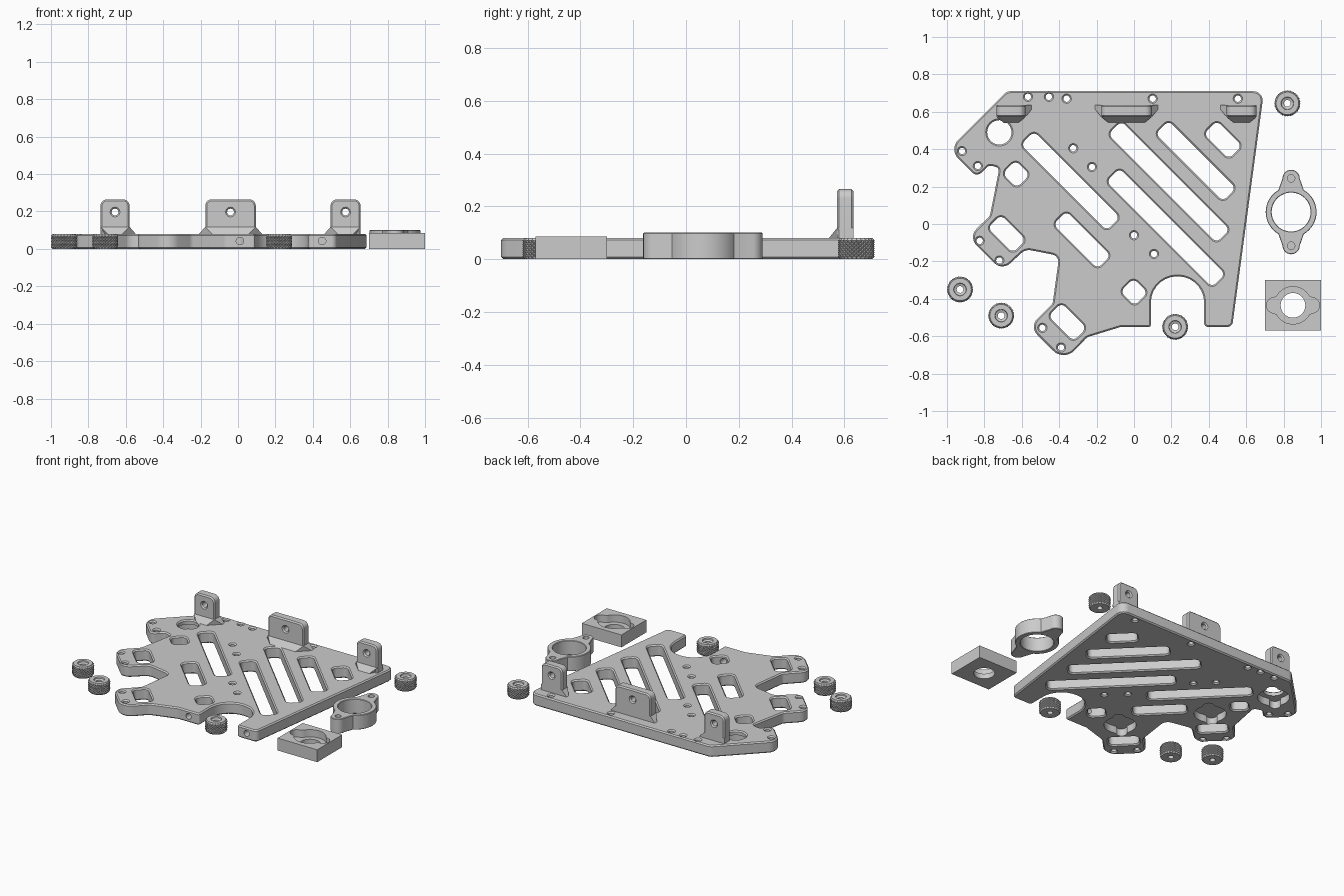
import bpy, bmesh
from math import pi, sin, cos, tan, radians
from mathutils import Vector, Matrix

cube = bpy.data.objects.get("Cube")
if cube:
    bpy.data.objects.remove(cube)

material = bpy.data.materials.new("grey plastic")
material.use_nodes = True
GREY = (0.6, 0.6, 0.6, 1)
material.diffuse_color = GREY
material.node_tree.nodes["Principled BSDF"].inputs["Base Color"].default_value = GREY


# Flat outline helpers
def rounded(corners, steps=7):
    """Round each (x, y, radius) corner of a polygon."""
    points = []
    for i, (x, y, radius) in enumerate(corners):
        here = Vector((x, y))
        to_prev = (Vector(corners[i - 1][:2]) - here).normalized()
        to_next = (Vector(corners[(i + 1) % len(corners)][:2]) - here).normalized()
        angle = to_prev.angle(to_next)
        if radius == 0:
            points.append(here)
            continue
        centre = here + (to_prev + to_next).normalized() * radius / sin(angle / 2)
        arm = here + to_prev * radius / tan(angle / 2) - centre
        turn = pi - angle
        if to_prev.cross(to_next) > 0:
            turn = -turn
        for k in range(steps + 1):
            points.append(centre + Matrix.Rotation(turn * k / steps, 2) @ arm)
    return points


def circle(x, y, radius, count=32):
    return [Vector((x + radius * cos(2 * pi * k / count),
                    y + radius * sin(2 * pi * k / count))) for k in range(count)]


def box(x, y, length, width, radius, degrees=0):
    a, b = length / 2, width / 2
    pts = rounded([(-a, -b, radius), (a, -b, radius), (a, b, radius), (-a, b, radius)])
    turn = Matrix.Rotation(radians(degrees), 2)
    return [Vector((x, y)) + turn @ p for p in pts]


def eared(x, y, radius, reach, ear, degrees=0):
    """A disc with one round ear on each of two opposite sides."""
    half = []
    for k in range(17):
        a = radians(-60 + 120 * k / 16)
        half.append(Vector((radius * cos(a), radius * sin(a))))
    for k in range(13):
        a = pi * k / 12
        half.append(Vector((ear * cos(a), reach + ear * sin(a))))
    turn = Matrix.Rotation(radians(degrees), 2)
    return [Vector((x, y)) + turn @ p for p in half + [-p for p in half]]


# Solid helpers
def add_object(name, mesh):
    mesh.materials.clear()
    mesh.materials.append(material)
    obj = bpy.data.objects.new(name, mesh)
    bpy.context.collection.objects.link(obj)
    return obj


def finish(obj):
    bpy.ops.object.select_all(action='DESELECT')
    obj.select_set(True)
    bpy.context.view_layer.objects.active = obj
    bpy.ops.object.shade_smooth_by_angle(angle=radians(30))


def slab(name, loops, low, high, chamfer=0.0, place=None):
    """Extrude an outline with holes between two heights, edges chamfered."""
    curve = bpy.data.curves.new(name, 'CURVE')
    curve.dimensions = '2D'
    curve.fill_mode = 'BOTH'
    curve.extrude = (high - low) / 2 - chamfer
    curve.bevel_depth = chamfer
    curve.bevel_resolution = 0
    curve.offset = -chamfer
    for loop in loops:
        spline = curve.splines.new('POLY')
        spline.points.add(len(loop) - 1)
        for point, p in zip(spline.points, loop):
            point.co = (p.x, p.y, 0, 1)
        spline.use_cyclic_u = True
    temp = bpy.data.objects.new(name + " curve", curve)
    bpy.context.collection.objects.link(temp)
    graph = bpy.context.evaluated_depsgraph_get()
    mesh = bpy.data.meshes.new_from_object(temp.evaluated_get(graph))
    bpy.data.objects.remove(temp)
    mesh.transform(Matrix.Translation((0, 0, (low + high) / 2)))
    if place:
        mesh.transform(place)
    bm = bmesh.new()
    bm.from_mesh(mesh)
    bmesh.ops.remove_doubles(bm, verts=bm.verts, dist=0.0001)
    bmesh.ops.recalc_face_normals(bm, faces=bm.faces)
    bm.to_mesh(mesh)
    bm.free()
    return add_object(name, mesh)


def cut(obj, cutter):
    mod = obj.modifiers.new("cut", 'BOOLEAN')
    mod.operation = 'DIFFERENCE'
    mod.solver = 'EXACT'
    mod.object = cutter
    bpy.context.view_layer.objects.active = obj
    bpy.ops.object.modifier_apply(modifier=mod.name)
    bpy.data.objects.remove(cutter)


UPRIGHT = Matrix.Rotation(pi / 2, 4, 'X')
THICK = 0.08

# Main plate with its lugs and front notch
outline = rounded([
    (-.68, .71, .05), (.695, .71, .05), (.525, -.55, .03), (.375, -.55, .02),
    (.375, -.28, .14), (.09, -.28, .14), (.09, -.55, .01), (-.07, -.55, .05),
    (-.25, -.605, .05), (-.375, -.735, .08), (-.56, -.55, .06), (-.435, -.425, .03),
    (-.4, -.17, .04), (-.58, -.135, .06), (-.705, -.25, .06), (-.886, -.07, .06),
    (-.77, .045, .04), (-.72, .3, .02), (-.775, .315, .03), (-.84, .25, .035),
    (-.99, .4, .07)])
slots = [(-.34, .23, .65), (.187, .225, .82), (.17, -.02, .8), (.33, .337, .51),
         (.475, .45, .19), (-.278, -.085, .335), (-.68, -.053, .19),
         (-.356, -.524, .19), (-.63, .267, .108), (0, -.364, .108)]
screws = [(-.567, .68), (-.455, .68), (-.92, .39), (-.835, .31), (-.825, -.09),
          (-.72, -.195), (-.49, -.555), (-.39, -.66), (-.325, .405), (-.225, .305),
          (0, -.06), (.107, -.16), (-.36, .67), (.1, .67), (.555, .67)]
holes = [box(x, y, length, .1, .03, -45) for x, y, length in slots]
holes += [circle(x, y, .017, 20) for x, y in screws]
holes.append(circle(-.72, .49, .065))
plate = slab("main_plate", [outline] + holes, 0, THICK, 0.008)

# Eared pockets underneath, and screw bores in the front edge
for x, y in [(-.72, .49), (-.55, .08), (-.21, -.385)]:
    cut(plate, slab("pocket_cutter", [eared(x, y, .1, .1, .035, -45)], -.05, .05))
for x in (.01, .45):
    cut(plate, slab("bore_cutter", [circle(x, .042, .02, 20)], .4, .7, place=UPRIGHT))
finish(plate)

# Upright brackets with sloping feet
for name, x0, x1, left, right in [("right_bracket", -.735, -.58, 0, .035),
                                  ("middle_bracket", -.175, .095, .035, .035),
                                  ("left_bracket", .495, .655, .035, 0)]:
    mid = (x0 + x1) / 2
    face = rounded([(x0, .07, 0), (x1, .07, 0), (x1, .265, .035), (x0, .265, .035)])
    finish(slab(name, [face, circle(mid, .197, .018, 24)], -.635, -.572, 0.008, UPRIGHT))
    foot = bmesh.new()
    base = [(x0 - left, .635), (x0 - left, .615), (x0 + .04, .54),
            (x1 - .04, .54), (x1 + right, .615), (x1 + right, .635)]
    top = [(x0, .635), (x0, .572), (x1, .572), (x1, .635)]
    for ring, z in ((base, THICK - .002), (top, .118)):
        for x, y in ring:
            foot.verts.new((x, y, z))
    bmesh.ops.convex_hull(foot, input=foot.verts)
    mesh = bpy.data.meshes.new(name + "_foot")
    foot.to_mesh(mesh)
    foot.free()
    add_object(name + "_foot", mesh)

# Eared flange ring
flange = slab("flange_ring", [eared(.84, .064, .136, .18, .046),
                              circle(.84, .064, .104, 48)], 0, .1, .003)
for side in (-1, 1):
    cut(flange, slab("ear_cutter", [circle(.84, .064 + side * .18, .02, 20)], .04, .2))
finish(flange)

# Socket block with an eared recess
block = slab("socket_block", [box(.85, -.435, .3, .27, 0), circle(.85, -.435, .066)],
             0, .085)
cut(block, slab("recess_cutter", [eared(.85, -.435, .1, .1, .042, 90)], .035, .2))
finish(block)


# Knurled thumb nuts
def thumb_nut(name, cx, cy, count=48, rows=8):
    bm = bmesh.new()
    profile = [(.018, .002), (.018, .066), (.032, .072), (.034, .08), (.06, .08)]
    profile += [(None, .07 - .06 * j / rows) for j in range(rows + 1)]
    profile += [(.06, 0), (.024, 0)]
    rings = []
    for j, (radius, z) in enumerate(profile):
        ring = []
        for i in range(count):
            r = radius or (.07 if (i + j) % 2 else .064)
            a = 2 * pi * i / count
            ring.append(bm.verts.new((cx + r * cos(a), cy + r * sin(a), z)))
        rings.append(ring)
    for j, ring in enumerate(rings):
        nxt = rings[(j + 1) % len(rings)]
        for i in range(count):
            k = (i + 1) % count
            a, b, c, d = ring[i], ring[k], nxt[k], nxt[i]
            if (i + j) % 2:
                a, b, c, d = b, c, d, a
            bm.faces.new((a, b, c))
            bm.faces.new((a, c, d))
    bmesh.ops.recalc_face_normals(bm, faces=bm.faces)
    mesh = bpy.data.meshes.new(name)
    bm.to_mesh(mesh)
    bm.free()
    add_object(name, mesh)


for i, (x, y) in enumerate([(.82, .645), (-.93, -.35), (-.71, -.49), (.22, -.55)]):
    thumb_nut("thumb_nut_%d" % (i + 1), x, y)
